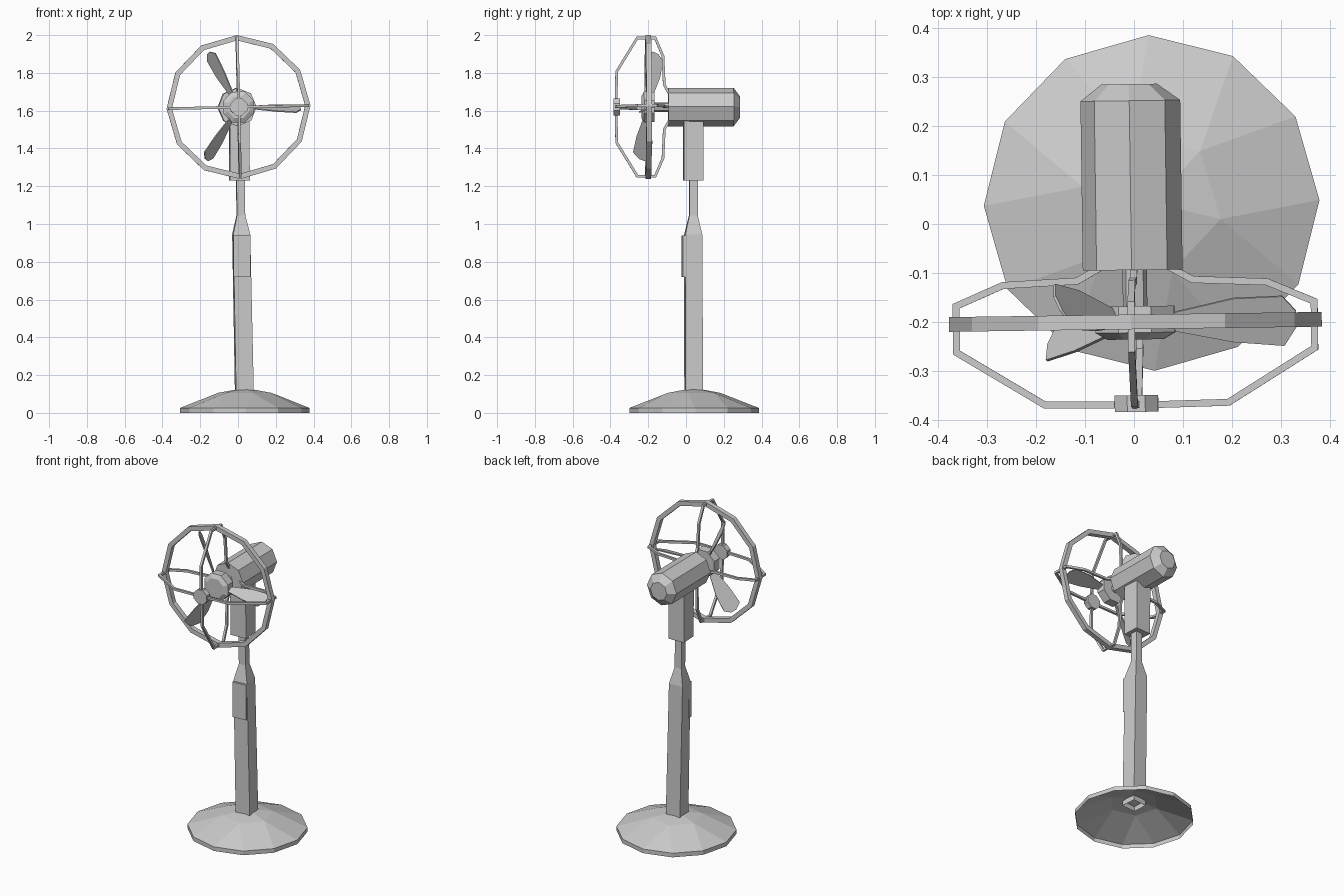
import bpy
import bmesh
from math import cos, sin, radians, pi
from mathutils import Matrix, Vector

cube = bpy.data.objects.get("Cube")
if cube:
    bpy.data.objects.remove(cube, do_unlink=True)

grey = bpy.data.materials.new("plain_grey")
grey.use_nodes = True
grey.diffuse_color = (0.6, 0.6, 0.6, 1)
grey.node_tree.nodes["Principled BSDF"].inputs["Base Color"].default_value = (0.6, 0.6, 0.6, 1)


def finish(name, bm, matrix=Matrix()):
    bmesh.ops.recalc_face_normals(bm, faces=bm.faces)
    bm.transform(matrix)
    mesh = bpy.data.meshes.new(name)
    bm.to_mesh(mesh)
    bm.free()
    mesh.materials.append(grey)
    obj = bpy.data.objects.new(name, mesh)
    bpy.context.collection.objects.link(obj)
    return obj


def polygon(bm, sides, radius, z, turn=0.0, cx=0.0, cy=0.0):
    angles = [radians(turn) + 2 * pi * i / sides for i in range(sides)]
    return [bm.verts.new((cx + radius * cos(a), cy + radius * sin(a), z)) for a in angles]


def bridge(bm, low, high):
    n = len(low)
    for i in range(n):
        j = (i + 1) % n
        bm.faces.new((low[i], low[j], high[j], high[i]))


def loft(name, sections, sides, turn=0.0, matrix=Matrix(), caps=(True, True), loop=False):
    """Join polygon sections given as (radius, height, centre x, centre y)."""
    bm = bmesh.new()
    rings = [polygon(bm, sides, s[0], s[1], turn, *s[2:]) for s in sections]
    for low, high in zip(rings, rings[1:]):
        bridge(bm, low, high)
    if loop:
        bridge(bm, rings[-1], rings[0])
    else:
        if caps[0]:
            bm.faces.new(rings[0])
        if caps[1]:
            bm.faces.new(rings[-1])
    return finish(name, bm, matrix)


# Domed foot, an open shell with a short rim
bm = bmesh.new()
foot = (0.036, 0.043)
bottom = polygon(bm, 12, 0.343, 0, 1, *foot)
rim = polygon(bm, 12, 0.343, 0.026, 1, *foot)
inner = polygon(bm, 6, 0.145, 0.106, -13, *foot)
apex = bm.verts.new((*foot, 0.132))
bridge(bm, bottom, rim)
for k in range(6):
    nxt = inner[(k + 1) % 6]
    bm.faces.new((inner[k], rim[2 * k - 1], rim[2 * k]))
    bm.faces.new((inner[k], rim[2 * k], rim[2 * k + 1], nxt))
    bm.faces.new((inner[k], nxt, apex))
finish("foot", bm)

# Square pole with a tapered shoulder, leaning slightly
SQ = 2 ** 0.5
loft("pole", [(0.047 * SQ, 0.09, 0.034, 0.041),
              (0.045 * SQ, 0.945, 0.017, 0.038),
              (0.022 * SQ, 1.045, 0.015, 0.039),
              (0.022 * SQ, 1.25, 0.013, 0.039)], 4, 49, caps=(False, True))

# Control panel on the front of the pole
bm = bmesh.new()
bmesh.ops.create_cube(bm, size=1)
finish("control_panel", bm, Matrix.Translation((0.02, -0.005, 0.83))
       @ Matrix.Rotation(radians(4), 4, 'Z') @ Matrix.Diagonal((0.09, 0.03, 0.22, 1)))

# Neck block below the motor
loft("neck", [(0.052 * SQ, 1.23, 0.008, 0.038), (0.052 * SQ, 1.58, 0.006, 0.038)], 4, 48)

# Head frame: local z points forward, local y points up
head = (Matrix.Translation((0, 0, 1.619)) @ Matrix.Rotation(radians(0.8), 4, 'Z')
        @ Matrix.Rotation(radians(-1.3), 4, 'Y') @ Matrix.Rotation(pi / 2, 4, 'X'))

loft("motor", [(0.057, -0.286, -0.006, 0), (0.102, -0.252, -0.004, 0),
               (0.102, 0.094, -0.004, 0)], 8, matrix=head)
loft("shaft", [(0.025, 0.08), (0.025, 0.18)], 8, matrix=head)
loft("hub", [(0.086, 0.168), (0.088, 0.222), (0.062, 0.236)], 8, 22, matrix=head)
loft("front_cap", [(0.048, 0.35), (0.048, 0.384)], 8, 22, matrix=head)
loft("guard_ring", [(0.381, 0.185), (0.381, 0.215), (0.353, 0.215), (0.353, 0.185)],
     12, matrix=head, loop=True)

# Blades: flat paddles pitched about their own length, rotor tilted a little
outline = [(0.06, 0.016), (0.2, 0.05), (0.3, 0.054), (0.328, 0.022),
           (0.33, -0.012), (0.305, -0.054), (0.2, -0.045), (0.06, -0.016)]
for k in range(3):
    bm = bmesh.new()
    layers = [[bm.verts.new((u, v, t)) for u, v in outline] for t in (-0.003, 0.003)]
    bridge(bm, *layers)
    for layer in layers:
        bm.faces.new(layer)
    place = (head @ Matrix.Translation((0, 0, 0.2)) @ Matrix.Rotation(radians(-7), 4, 'X')
             @ Matrix.Rotation(radians(-3 + 120 * k), 4, 'Z')
             @ Matrix.Rotation(radians(-62), 4, 'X'))
    finish(f"blade_{k + 1}", bm, place)

# Guard wires: square section swept with mitred corners, one per quarter
path = [Vector(p) for p in ((0.02, 0.37), (0.188, 0.367), (0.366, 0.258), (0.366, 0.163),
                            (0.27, 0.122), (0.118, 0.115), (0.07, 0.088))]
H = 0.007
for k, side in enumerate(("left", "top", "right", "bottom")):
    bm = bmesh.new()
    rings = []
    for i, p in enumerate(path):
        a = (p - path[max(i - 1, 0)]).normalized()
        b = (path[min(i + 1, len(path) - 1)] - p).normalized()
        t = (a + b).normalized()
        n = Vector((-t.y, t.x)) * H / max(t.dot(b), t.dot(a))
        rings.append([bm.verts.new((p.x + s * n.x, w * H, p.y + s * n.y))
                      for s, w in ((1, 1), (1, -1), (-1, -1), (-1, 1))])
    for low, high in zip(rings, rings[1:]):
        bridge(bm, low, high)
    bm.faces.new(rings[0])
    bm.faces.new(rings[-1])
    finish(f"guard_wire_{side}", bm, head @ Matrix.Rotation(k * pi / 2, 4, 'Z'))
